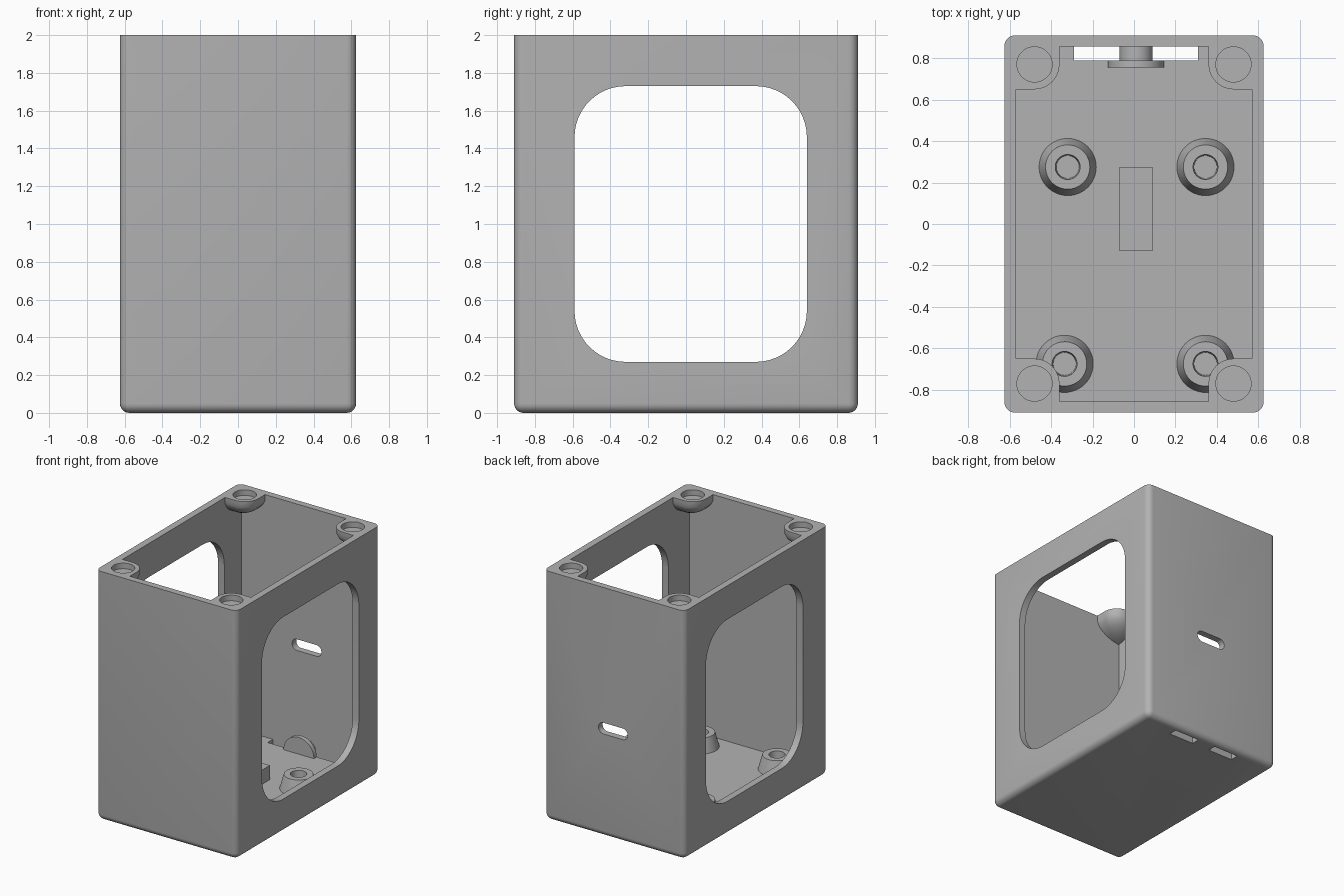
import bpy, bmesh
from math import sin, cos, pi, radians
from mathutils import Vector

if "Cube" in bpy.data.objects:
    bpy.data.objects.remove(bpy.data.objects["Cube"], do_unlink=True)

grey = bpy.data.materials.new("plain grey")
grey.use_nodes = True
colour = (0.45, 0.45, 0.45, 1)
grey.diffuse_color = colour
grey.node_tree.nodes["Principled BSDF"].inputs["Base Color"].default_value = colour

HALF_X, HALF_Y, TOP = 0.625, 0.91, 2.0
IN_X, IN_Y, FLOOR = 0.57, 0.857, 0.055
MID = 0.01  # x centre of the rear fittings


def finish(name, bm):
    bmesh.ops.recalc_face_normals(bm, faces=bm.faces)
    mesh = bpy.data.meshes.new(name)
    bm.to_mesh(mesh)
    bm.free()
    mesh.materials.append(grey)
    obj = bpy.data.objects.new(name, mesh)
    bpy.context.collection.objects.link(obj)
    return obj


def loft(name, rings):
    """Skin a list of equal-length rings and cap both ends."""
    bm = bmesh.new()
    loops = [[bm.verts.new(p) for p in ring] for ring in rings]
    n = len(loops[0])
    for a, b in zip(loops, loops[1:]):
        for i in range(n):
            bm.faces.new((a[i], a[(i + 1) % n], b[(i + 1) % n], b[i]))
    bm.faces.new(loops[0])
    bm.faces.new(loops[-1])
    return finish(name, bm)


def box(name, x0, x1, y0, y1, z0, z1):
    return loft(name, [[(x0, y0, z), (x1, y0, z), (x1, y1, z), (x0, y1, z)] for z in (z0, z1)])


def arc(cx, cy, r, start, end, steps):
    angles = [radians(start + (end - start) * i / steps) for i in range(steps + 1)]
    return [(cx + r * cos(a), cy + r * sin(a)) for a in angles]


def circle(cx, cy, r, z):
    return [(x, y, z) for x, y in arc(cx, cy, r, 0, 360, 48)[:-1]]


def rounded_rect(u0, u1, v0, v1, r):
    corners = [(u1 - r, v1 - r), (u0 + r, v1 - r), (u0 + r, v0 + r), (u1 - r, v0 + r)]
    return [p for i, (u, v) in enumerate(corners) for p in arc(u, v, r, 90 * i, 90 * i + 90, 12)]


def combine(target, other, operation):
    mod = target.modifiers.new("combine", "BOOLEAN")
    mod.operation, mod.solver, mod.object = operation, "EXACT", other
    bpy.context.view_layer.objects.active = target
    bpy.ops.object.modifier_apply(modifier=mod.name)
    bpy.data.objects.remove(other, do_unlink=True)


def smooth(obj):
    bpy.ops.object.select_all(action="DESELECT")
    obj.select_set(True)
    bpy.context.view_layer.objects.active = obj
    bpy.ops.object.shade_smooth_by_angle(angle=radians(30))


# Case: rounded everywhere except the open rim
case = box("case", -HALF_X, HALF_X, -HALF_Y, HALF_Y, 0, TOP)
bm = bmesh.new()
bm.from_mesh(case.data)
edges = [e for e in bm.edges if min(v.co.z for v in e.verts) < 1]
bmesh.ops.bevel(bm, geom=edges, offset=0.05, segments=6, profile=0.5, affect="EDGES")
bm.to_mesh(case.data)
bm.free()
combine(case, box("cavity", -IN_X, IN_X, -IN_Y, IN_Y, FLOOR, TOP + 0.2), "DIFFERENCE")

# Corner lugs: short upright lip, then a domed taper back into the corner
PX, PY, PR = 0.48, 0.77, 0.12
taper = [(0, 1), (0.045, 1), (0.08, 0.93), (0.115, 0.78), (0.145, 0.55), (0.165, 0.3), (0.175, 0.04)]
for sx in (-1, 1):
    for sy in (-1, 1):
        cx, cy = IN_X + 0.01, IN_Y + 0.01
        outline = [(cx, cy), (cx, PY - PR)] + arc(PX, PY, PR, 270, 180, 14) + [(PX - PR, cy)]
        rings = [[(sx * (cx + (x - cx) * s), sy * (cy + (y - cy) * s), TOP - d)
                  for x, y in outline] for d, s in taper]
        combine(case, loft("lug", rings), "UNION")
        recess = [circle(sx * PX, sy * PY, 0.085, z) for z in (TOP - 0.045, TOP + 0.1)]
        combine(case, loft("recess", recess), "DIFFERENCE")

# Side windows, rear cable slot and the pair of floor slots
window = rounded_rect(-0.59, 0.64, 0.27, 1.73, 0.27)
combine(case, loft("window", [[(x, y, z) for y, z in window] for x in (-1, 1)]), "DIFFERENCE")
slot = rounded_rect(MID - 0.13, MID + 0.13, 0.825, 0.915, 0.044)
combine(case, loft("slot", [[(x, y, z) for x, z in slot] for y in (0.7, 1)]), "DIFFERENCE")
for x0, x1 in ((-0.30, -0.08), (0.08, 0.30)):
    combine(case, box("floor_slot", MID + x0, MID + x1, 0.79, IN_Y, -0.1, 0.2), "DIFFERENCE")
smooth(case)

# Hollow conical standoffs
for name, x, y in (("rear_right", -0.32, 0.275), ("rear_left", 0.345, 0.275),
                   ("front_right", -0.335, -0.675), ("front_left", 0.345, -0.675)):
    profile = [(0.14, FLOOR - 0.01), (0.138, FLOOR), (0.107, 0.17),
               (0.06, 0.17), (0.055, FLOOR + 0.01)]
    smooth(loft(name + "_standoff", [circle(x, y, r, z) for r, z in profile]))

# Raised block in the middle of the floor
box("floor_block", MID - 0.08, MID + 0.08, -0.13, 0.275, FLOOR - 0.01, 0.17)

# Tie anchor: half-round stem on the rear wall with a half-round flange
for name, r, y0, y1 in (("anchor_stem", 0.08, 0.785, IN_Y + 0.005), ("anchor_flange", 0.135, 0.755, 0.79)):
    half = [(MID + r, FLOOR - 0.005)] + arc(MID, FLOOR, r, 0, 180, 24) + [(MID - r, FLOOR - 0.005)]
    smooth(loft(name, [[(x, y, z) for x, z in half] for y in (y0, y1)]))
